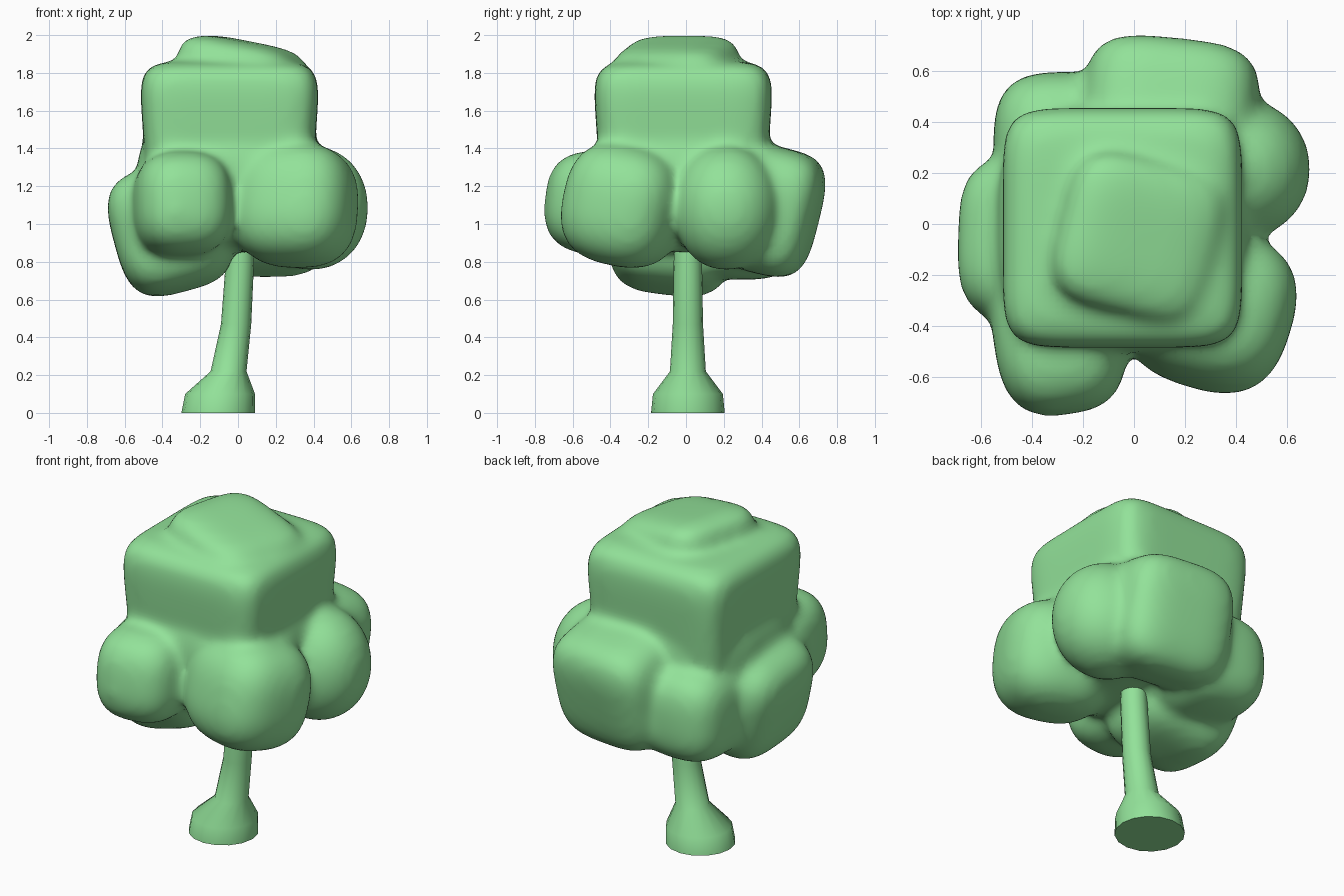
import bpy, bmesh, math
from mathutils import Vector, Euler, Matrix

cube = bpy.data.objects.get("Cube")
if cube:
    bpy.data.objects.remove(cube, do_unlink=True)

green = bpy.data.materials.new("leaf green")
green.use_nodes = True
color = (0.29, 0.76, 0.32, 1)
green.diffuse_color = color
green.node_tree.nodes["Principled BSDF"].inputs["Base Color"].default_value = color


def make_object(name, bm):
    mesh = bpy.data.meshes.new(name)
    bm.to_mesh(mesh)
    bm.free()
    mesh.materials.append(green)
    ob = bpy.data.objects.new(name, mesh)
    bpy.context.collection.objects.link(ob)
    bpy.ops.object.select_all(action="DESELECT")
    ob.select_set(True)
    bpy.context.view_layer.objects.active = ob
    return ob


def add_lobe(bm, center, half, power, turn=(0, 0, 0), taper=1.0):
    """Soft box; taper scales the bottom sideways."""
    part = bmesh.new()
    bmesh.ops.create_cube(part, size=2)
    bmesh.ops.subdivide_edges(part, edges=part.edges[:], cuts=13, use_grid_fill=True)
    rot = Euler([math.radians(a) for a in turn]).to_matrix()
    for v in part.verts:
        p = v.co / sum(abs(c) ** power for c in v.co) ** (1 / power)
        s = 1 + (taper - 1) * (1 - p.z) / 2
        p = Vector((p.x * s * half[0], p.y * s * half[1], p.z * half[2]))
        v.co = rot @ p + Vector(center)
    temp = bpy.data.meshes.new("lobe")
    part.to_mesh(temp)
    part.free()
    bm.from_mesh(temp)
    bpy.data.meshes.remove(temp)


# Leafy crown: soft boxes fused into one skin
crown = bmesh.new()
add_lobe(crown, (-0.045, -0.015, 1.39), (0.485, 0.485, 0.472), 7, taper=0.86)     # body
add_lobe(crown, (-0.045, -0.02, 1.21), (0.49, 0.48, 0.36), 3.2)                   # shoulder
add_lobe(crown, (0.01, -0.05, 1.795), (0.32, 0.31, 0.175), 4, (0, 11, -14))       # cap
add_lobe(crown, (-0.295, -0.44, 1.105), (0.255, 0.305, 0.275), 2.8, (-6, 0, 8))   # front right
add_lobe(crown, (0.30, -0.33, 1.10), (0.325, 0.31, 0.325), 2.7, (-12, 0, -17))    # front left
add_lobe(crown, (0.385, 0.215, 1.085), (0.305, 0.28, 0.33), 2.1)                  # left
add_lobe(crown, (0.14, 0.45, 1.07), (0.345, 0.25, 0.34), 3.6, (-14, 0, -6))       # back
add_lobe(crown, (-0.36, -0.07, 0.975), (0.305, 0.33, 0.335), 3.4, (-6, -15, 0))   # right
add_lobe(crown, (-0.27, 0.31, 0.99), (0.28, 0.285, 0.285), 3)                     # back right
leaves = make_object("leafy_crown", crown)
mod = leaves.modifiers.new("fuse", "REMESH")
mod.mode = "VOXEL"
mod.voxel_size = 0.025
mod = leaves.modifiers.new("soften", "SMOOTH")
mod.factor = 0.5
mod.iterations = 14
bpy.ops.object.convert(target="MESH")
bpy.ops.object.shade_smooth()

# Trunk: rings of (x, y, z, radius) with a flared foot
rings = [(-0.105, 0.01, 0, 0.195), (-0.095, 0.01, 0.1, 0.185),
         (-0.05, 0.01, 0.22, 0.095), (-0.01, 0.01, 0.47, 0.08),
         (0.01, 0.01, 0.8, 0.075), (0.01, 0.01, 1.0, 0.07)]
bm = bmesh.new()
sides = 16
loops = []
for x, y, z, r in rings:
    res = bmesh.ops.create_circle(bm, segments=sides, radius=r,
                                  matrix=Matrix.Translation((x, y, z)))
    loops.append(res["verts"])
for a, b in zip(loops, loops[1:]):
    for i in range(sides):
        j = (i + 1) % sides
        bm.faces.new((a[i], a[j], b[j], b[i]))
bm.faces.new(loops[0])
bmesh.ops.recalc_face_normals(bm, faces=bm.faces[:])
make_object("trunk", bm)
bpy.ops.object.shade_smooth_by_angle(angle=math.radians(60))
